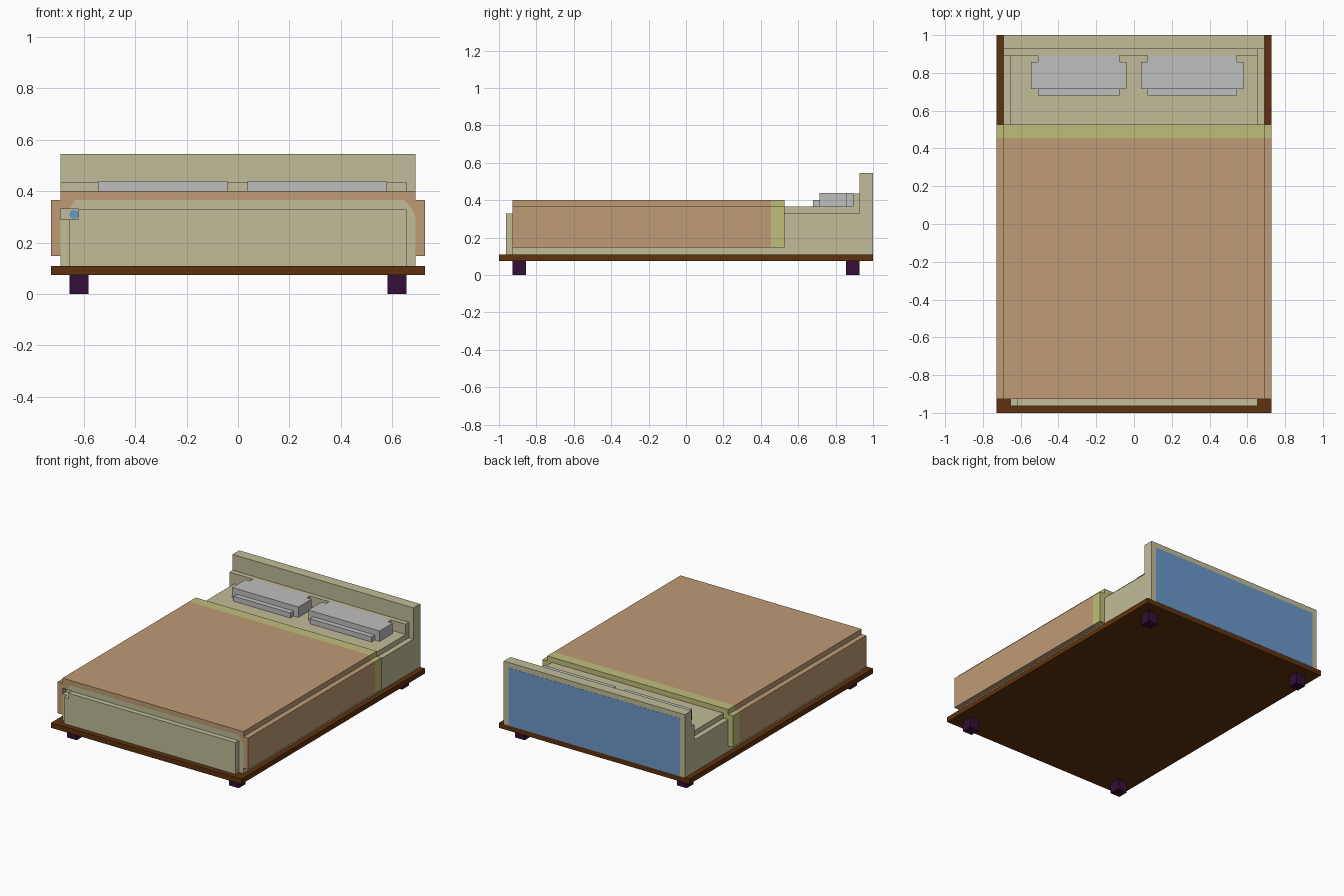
import bpy, bmesh, math

cube = bpy.data.objects.get("Cube")
if cube:
    bpy.data.objects.remove(cube, do_unlink=True)


def material(name, r, g, b):
    lin = [(c / 255 / 12.92 if c < 11 else ((c / 255 + 0.055) / 1.055) ** 2.4) for c in (r, g, b)]
    m = bpy.data.materials.new(name)
    m.use_nodes = True
    m.diffuse_color = (*lin, 1)
    m.node_tree.nodes["Principled BSDF"].inputs["Base Color"].default_value = (*lin, 1)
    return m


LINEN = material("linen", 192, 188, 152)
BLANKET = material("blanket tan", 190, 155, 117)
TRIM = material("trim yellow", 192, 190, 122)
PILLOW = material("pillow grey", 191, 191, 191)
WOOD = material("dark wood", 95, 49, 14)
LEG = material("leg purple", 52, 14, 54)
BLUE = material("panel blue", 108, 152, 200)


def prism(name, profile, axis, lo, hi, mat):
    """Extrude a 2D outline along y (outline in x, z) or z (outline in x, y)."""
    bm = bmesh.new()
    pts = [(a, lo, b) if axis == 'y' else (a, b, lo) for a, b in profile]
    face = bm.faces.new([bm.verts.new(p) for p in pts])
    ext = bmesh.ops.extrude_face_region(bm, geom=[face])
    verts = [v for v in ext["geom"] if isinstance(v, bmesh.types.BMVert)]
    d = hi - lo
    bmesh.ops.translate(bm, verts=verts, vec=(0, d, 0) if axis == 'y' else (0, 0, d))
    bmesh.ops.recalc_face_normals(bm, faces=bm.faces)
    me = bpy.data.meshes.new(name)
    bm.to_mesh(me)
    bm.free()
    me.materials.append(mat)
    ob = bpy.data.objects.new(name, me)
    bpy.context.scene.collection.objects.link(ob)
    return ob


def box(name, x0, x1, y0, y1, z0, z1, mat):
    return prism(name, [(x0, y0), (x1, y0), (x1, y1), (x0, y1)], 'z', z0, z1, mat)


def mirrored(half):
    """Complete a symmetric outline from its +x half."""
    return half + [(-x, z) for x, z in reversed(half)]


# Base and legs
box("base_board", -0.727, 0.727, -1, 1, 0.075, 0.11, WOOD)
for sx, side in ((1, "left"), (-1, "right")):
    for sy, end in ((1, "back"), (-1, "front")):
        xs = sorted((sx * 0.582, sx * 0.655))
        ys = sorted((sy * 0.855, sy * 0.927))
        box(f"{end}_{side}_leg", *xs, *ys, 0, 0.075, LEG)

# Headboard with coloured back panel, and pillow rail
box("headboard", -0.691, 0.691, 0.927, 1, 0.11, 0.545, LINEN)
box("headboard_back_panel", -0.655, 0.655, 0.998, 1.001, 0.11, 0.51, BLUE)
box("pillow_rail", -0.691, 0.655, 0.893, 0.927, 0.33, 0.436, LINEN)

# Mattress with stepped long edges
step = [(0.691, 0.33), (0.655, 0.33), (0.655, 0.365)]
prism("mattress", mirrored([(0.691, 0.11)] + step), 'y', -0.89, 0.927, LINEN)

# Mattress front end: rounded right corner, small notch at the other
prism("mattress_front", [
    (-0.691, 0.11), (0.691, 0.11), (0.691, 0.30), (0.675, 0.335), (0.645, 0.365),
    (-0.635, 0.365), (-0.655, 0.33), (-0.62, 0.33), (-0.62, 0.29), (-0.691, 0.29)],
    'y', -0.927, -0.89, LINEN)
prism("blanket_corner_left", [(0.691, 0.30), (0.691, 0.365), (0.645, 0.365), (0.675, 0.335)],
      'y', -0.927, -0.89, BLANKET)
prism("blanket_corner_right", [(-0.691, 0.33), (-0.655, 0.33), (-0.635, 0.365), (-0.691, 0.365)],
      'y', -0.927, -0.89, BLANKET)
dot = [(-0.638 + 0.019 * math.cos(i * math.pi / 4), 0.31 + 0.019 * math.sin(i * math.pi / 4))
       for i in range(8)]
prism("notch_spot", dot, 'y', -0.893, -0.889, BLUE)

# Footboard, stepped at one top corner
prism("footboard", [(-0.655, 0.11), (0.655, 0.11), (0.655, 0.328), (-0.62, 0.328),
                    (-0.62, 0.29), (-0.655, 0.29)], 'y', -0.963, -0.927, LINEN)

# Blanket draped over the sides, with a trim band at the head end
drape = mirrored([(0.655, 0.365), (0.655, 0.33), (0.691, 0.33), (0.691, 0.148),
                  (0.727, 0.148), (0.727, 0.365), (0.691, 0.365), (0.691, 0.40)])
prism("blanket", drape, 'y', -0.927, 0.455, BLANKET)
prism("blanket_trim", drape, 'y', 0.455, 0.527, TRIM)

# Pillows: notched back corners and a lower front lip
for name, x0, x1 in (("right_pillow", -0.545, -0.04), ("left_pillow", 0.036, 0.58)):
    a, b = x0 + 0.036, x1 - 0.036
    prism(name, [(x0, 0.715), (x1, 0.715), (x1, 0.858), (b, 0.858), (b, 0.893),
                 (a, 0.893), (a, 0.858), (x0, 0.858)], 'z', 0.36, 0.437, PILLOW)
    box(name + "_lip", a, b, 0.68, 0.715, 0.36, 0.40, PILLOW)
